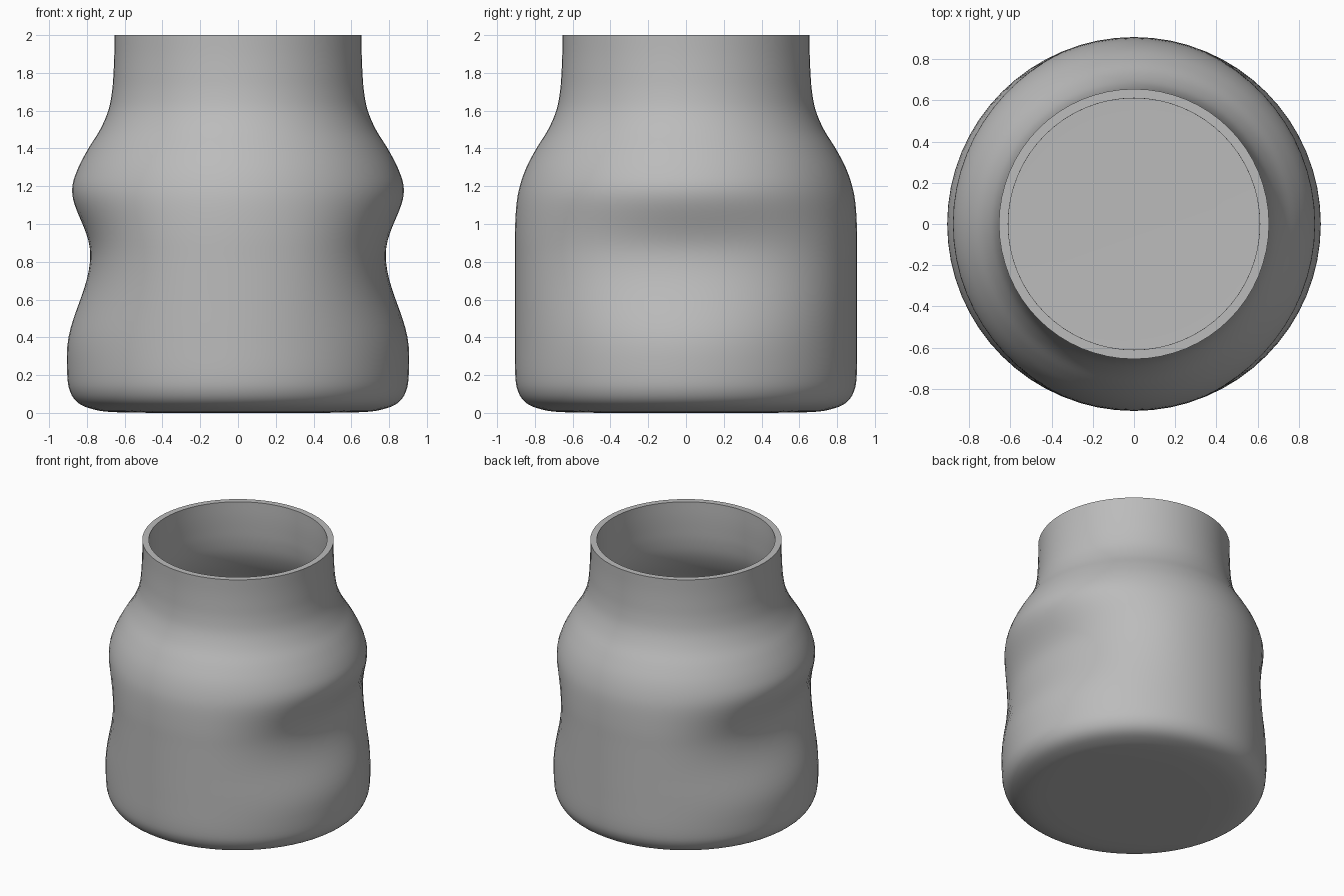
import bpy, bmesh, math
from mathutils import Vector

SEGMENTS = 64
STEPS = 4
WALL = 0.045

cube = bpy.data.objects.get("Cube")
if cube:
    bpy.data.objects.remove(cube, do_unlink=True)

# Grey plastic, the only colour
grey = bpy.data.materials.new("plain_grey")
grey.use_nodes = True
colour = (0.5, 0.5, 0.5, 1)
grey.diffuse_color = colour
grey.node_tree.nodes["Principled BSDF"].inputs["Base Color"].default_value = colour

# Outer profile (radius, height) from the base to the rim
profile = [(0.4, 0.0), (0.66, 0.004), (0.77, 0.02), (0.845, 0.052), (0.888, 0.11),
           (0.904, 0.2), (0.906, 0.4), (0.906, 0.6), (0.906, 0.8), (0.906, 0.95),
           (0.898, 1.1), (0.88, 1.2), (0.845, 1.3), (0.792, 1.4), (0.73, 1.5),
           (0.687, 1.6), (0.667, 1.7), (0.659, 1.8), (0.655, 1.9), (0.655, 2.0)]


def smooth_path(points):
    """Catmull-Rom curve through the points."""
    pts = [Vector(p) for p in points]
    pts = [pts[0]] + pts + [pts[-1]]
    path = []
    for a, b, c, d in zip(pts, pts[1:], pts[2:], pts[3:]):
        for i in range(STEPS):
            t = i / STEPS
            path.append(0.5 * (2 * b + (c - a) * t + (2 * a - 5 * b + 4 * c - d) * t**2
                               + (3 * b - a - 3 * c + d) * t**3))
    return path + [pts[-1]]


def falloff(distance, reach):
    return math.cos(min(abs(distance) / reach, 1) * math.pi / 2) ** 2


def grip_depth(angle, z):
    """Finger hollow pressed into the left and right sides."""
    side = math.acos(min(abs(math.cos(angle)), 1))
    up = falloff(z - 0.84, 0.4 if z > 0.84 else 0.53)
    return 0.124 * up * falloff(side, math.radians(72))


# Vessel skin: rings of the profile, with the hollows pushed in
bm = bmesh.new()
rings = []
for r, z in smooth_path(profile):
    ring = []
    for i in range(SEGMENTS):
        angle = math.tau * i / SEGMENTS
        radius = r - grip_depth(angle, z)
        ring.append(bm.verts.new((radius * math.cos(angle), radius * math.sin(angle), z)))
    rings.append(ring)
for low, high in zip(rings, rings[1:]):
    for i in range(SEGMENTS):
        j = (i + 1) % SEGMENTS
        bm.faces.new((low[i], low[j], high[j], high[i]))
bm.faces.new(reversed(rings[0]))

mesh = bpy.data.meshes.new("vessel_body")
bm.to_mesh(mesh)
bm.free()
mesh.materials.append(grey)
vessel = bpy.data.objects.new("vessel_body", mesh)
bpy.context.collection.objects.link(vessel)

# Wall thickness grows inward, leaving the mouth open
wall = vessel.modifiers.new("wall", 'SOLIDIFY')
wall.thickness = WALL
wall.offset = -1

# Smooth shading with a crisp rim
bpy.ops.object.select_all(action='DESELECT')
vessel.select_set(True)
bpy.context.view_layer.objects.active = vessel
bpy.ops.object.modifier_apply(modifier="wall")
bpy.ops.object.shade_smooth_by_angle(angle=math.radians(40))
